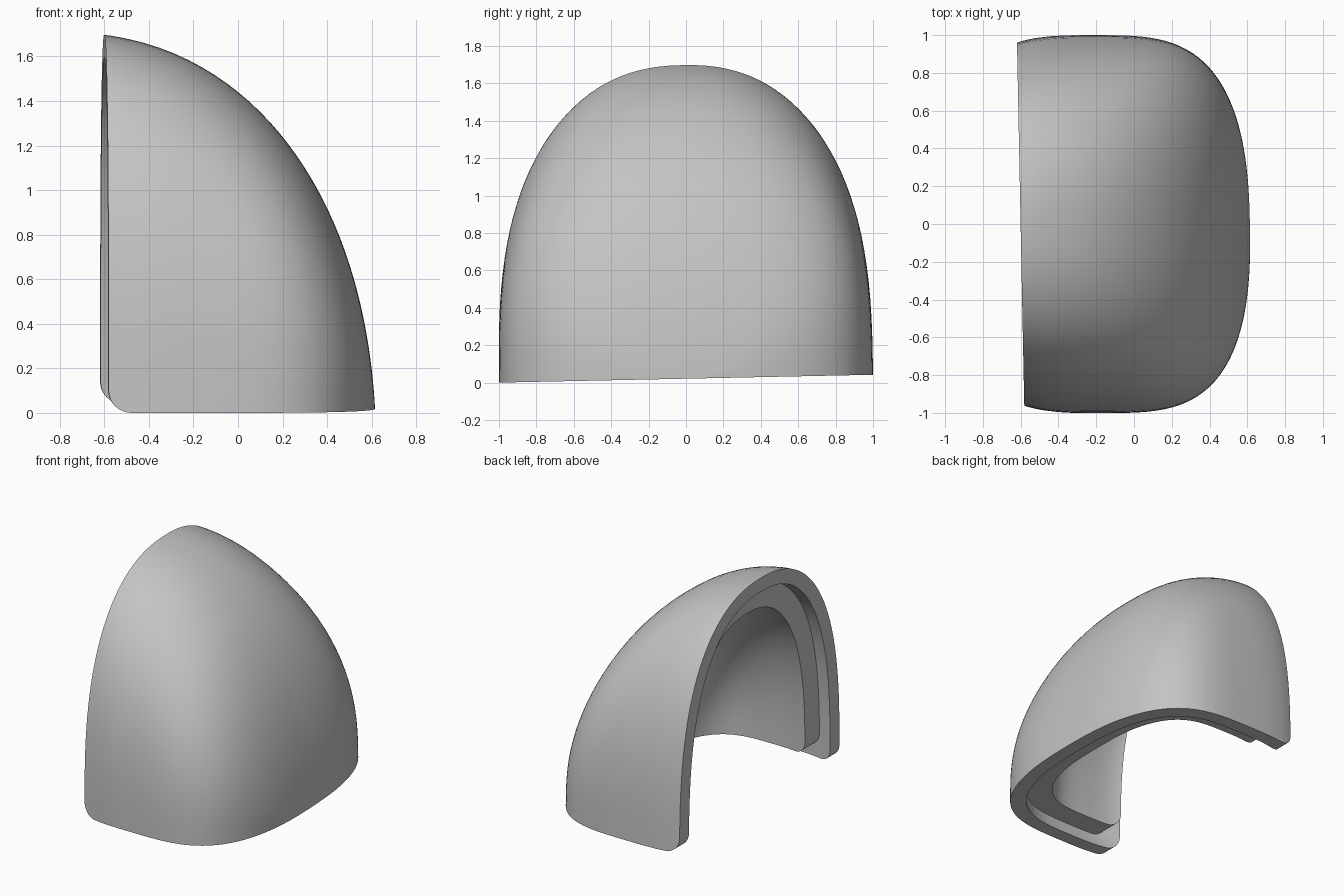
import bpy, bmesh
from math import sin, cos, asin, sqrt, pi

cube = bpy.data.objects.get("Cube")
if cube:
    bpy.data.objects.remove(cube, do_unlink=True)

ARCH = 64          # segments across the arch
CORNER, BODY = 8, 44   # rows in the rounded rim corner and in the body
RADIUS = 0.1       # rim corner radius
BACK = -0.6        # plane of the open end
SINK = 0.22        # depth of the profile's centre below the floor
WAIST = -0.22      # widest place along x


def nose_at(inset, floor):
    """Where the centre profile meets the floor height."""
    u = (floor + SINK) / (1.908 - inset)
    return (1.419 - inset) * (1 - u ** 2.2) ** (1 / 2.2) - 0.8


def arch_row(x, inset, floor):
    """One arch across the shell at x, trimmed at the floor height."""
    u = min(1, (x + 0.8) / (1.419 - inset))
    height = max(1e-6, (1.908 - inset) * (1 - u ** 2.2) ** (1 / 2.2) - SINK)
    v = min(1, abs(x - WAIST) / (nose_at(inset, 0) - WAIST))
    power = 3.6 if x > WAIST else 3
    width = (1 - inset) * (1 - v ** power) ** (1 / 2.5)
    start = asin(min(1, (floor / height) ** 1.4))
    row = []
    for i in range(ARCH + 1):
        a = start + (pi - 2 * start) * i / ARCH
        c, s = cos(a), max(0, sin(a))
        y = width * abs(c) ** (1 / 1.15) * (1 if c > 0 else -1)
        z = height * s ** (1 / 1.4)
        # slight lean of the whole part
        row.append((x - 0.02 * y, y - 0.012 * z, z + 0.021 + 0.021 * y))
    return row


def dome_rows(inset, back, floor):
    """Rows of a dome from its open end to its nose."""
    nose = nose_at(inset, floor)
    rows = []
    for k in range(CORNER):
        d = RADIUS * (1 - cos(pi / 2 * k / CORNER))
        lift = RADIUS - sqrt(RADIUS ** 2 - (RADIUS - d) ** 2)
        rows.append(arch_row(back + d, inset, floor + lift))
    first = back + RADIUS
    for k in range(BODY):
        s = 1 - (1 - k / BODY) ** 3
        rows.append(arch_row(first + (nose - first) * s, inset, floor))
    rows.append([(nose, -0.012 * floor, floor + 0.021)] * (ARCH + 1))
    return rows


def rim(rows):
    """Closed boundary of a dome: one foot, the arch, the other foot."""
    return [r[0] for r in rows[::-1]] + rows[0][1:-1] + [r[-1] for r in rows[:-1]]


def add_strip(bm, a, b, closed=False):
    va = [bm.verts.new(p) for p in a]
    vb = [bm.verts.new(p) for p in b]
    n = len(a)
    for i in range(n if closed else n - 1):
        j = (i + 1) % n
        bm.faces.new((va[i], va[j], vb[j], vb[i]))


# Outer skin, inner skin and the two edges of the stepped rim
outer = dome_rows(0, BACK, 0)
step_edge = dome_rows(0.1, BACK, 0)
step_root = dome_rows(0.1, BACK + 0.11, 0.08)
inner = dome_rows(0.26, BACK + 0.11, 0.08)

bm = bmesh.new()
for skin in (outer, inner):
    for a, b in zip(skin, skin[1:]):
        add_strip(bm, a, b)
loops = [rim(d) for d in (outer, step_edge, step_root, inner)]
for a, b in zip(loops, loops[1:]):
    add_strip(bm, a, b, closed=True)
bmesh.ops.remove_doubles(bm, verts=bm.verts, dist=0.00002)
bmesh.ops.recalc_face_normals(bm, faces=bm.faces)

mesh = bpy.data.meshes.new("stepped_shell_cap")
bm.to_mesh(mesh)
bm.free()
shell = bpy.data.objects.new("stepped_shell_cap", mesh)
bpy.context.collection.objects.link(shell)

# Plain grey finish
grey = bpy.data.materials.new("light_grey")
grey.use_nodes = True
colour = (0.55, 0.55, 0.55, 1)
grey.diffuse_color = colour
grey.node_tree.nodes["Principled BSDF"].inputs["Base Color"].default_value = colour
mesh.materials.append(grey)

bpy.ops.object.select_all(action="DESELECT")
shell.select_set(True)
bpy.context.view_layer.objects.active = shell
bpy.ops.object.shade_smooth_by_angle(angle=0.7)
